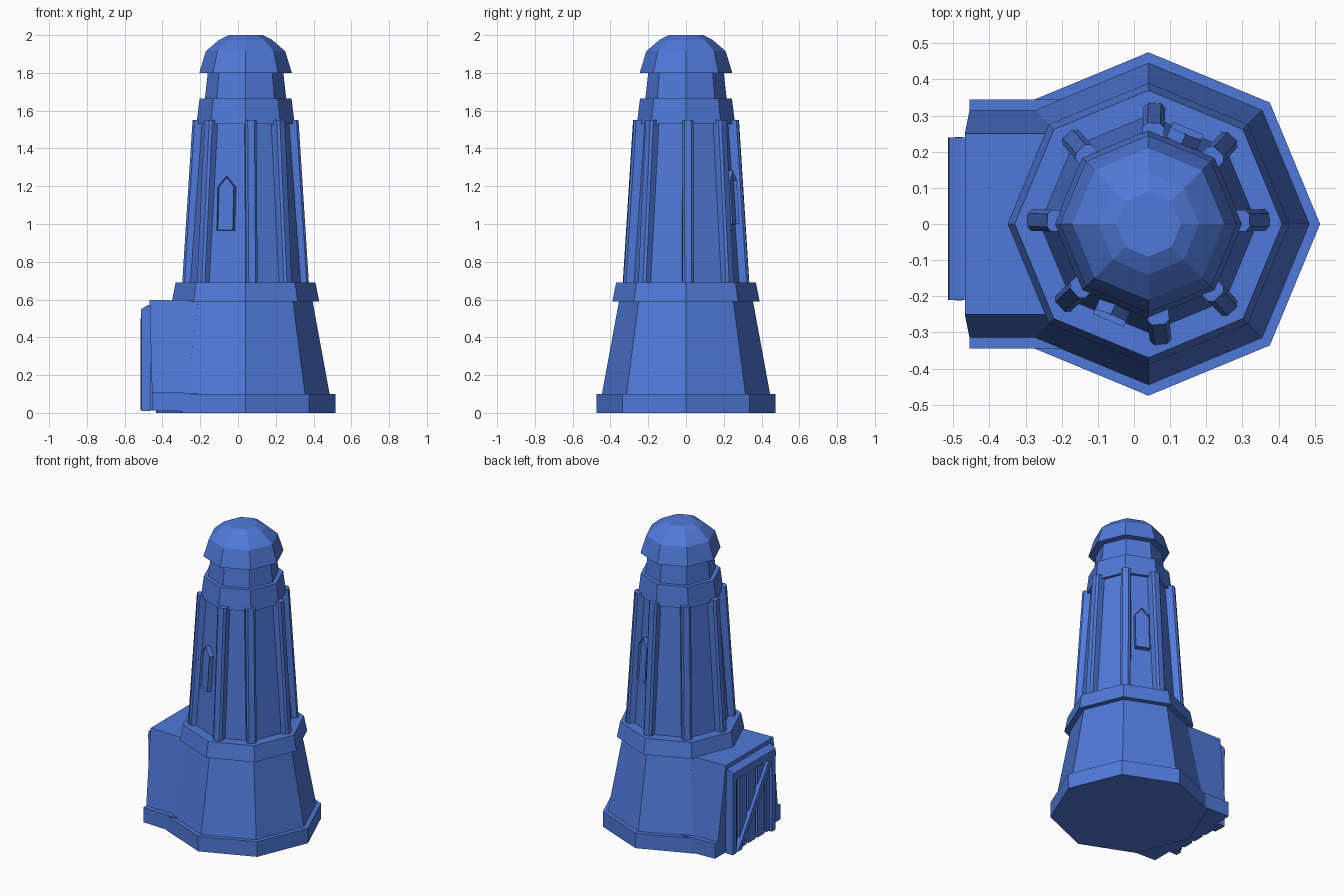
import bpy, bmesh, math
from mathutils import Matrix, Vector

cube = bpy.data.objects.get("Cube")
if cube:
    bpy.data.objects.remove(cube, do_unlink=True)

blue = bpy.data.materials.new("tower blue")
blue.use_nodes = True
colour = (0.08, 0.19, 0.69, 1)
blue.diffuse_color = colour
blue.node_tree.nodes["Principled BSDF"].inputs["Base Color"].default_value = colour

CENTRE = Vector((0.04, 0, 0))


def finish(name, bm):
    bmesh.ops.recalc_face_normals(bm, faces=bm.faces)
    mesh = bpy.data.meshes.new(name)
    bm.to_mesh(mesh)
    bm.free()
    mesh.materials.append(blue)
    obj = bpy.data.objects.new(name, mesh)
    bpy.context.collection.objects.link(obj)
    return obj


def loft(name, rings):
    """Capped solid through a stack of matching point rings."""
    bm = bmesh.new()
    loops = [[bm.verts.new(p) for p in ring] for ring in rings]
    n = len(loops[0])
    for low, high in zip(loops, loops[1:]):
        for i in range(n):
            j = (i + 1) % n
            bm.faces.new((low[i], low[j], high[j], high[i]))
    bm.faces.new(loops[0][::-1])
    bm.faces.new(loops[-1])
    return finish(name, bm)


def octagon(radius, z):
    return [CENTRE + Vector((radius * math.cos(i * math.pi / 4),
                             radius * math.sin(i * math.pi / 4), z)) for i in range(8)]


def tier(name, *profile):
    return loft(name, [octagon(r, z) for r, z in profile])


def box(name, x, y, z):
    return loft(name, [[(x[0], y[0], h), (x[1], y[0], h), (x[1], y[1], h), (x[0], y[1], h)]
                       for h in z])


# Octagonal tiers of the tower
tier("plinth", (0.475, 0), (0.475, 0.1))
tier("lower_wall", (0.445, 0.1), (0.355, 0.59))
tier("lower_collar", (0.39, 0.59), (0.37, 0.69))
tier("shaft", (0.3, 0.69), (0.24, 1.53))
tier("upper_collar", (0.26, 1.53), (0.243, 1.665))
tier("neck", (0.215, 1.665), (0.2, 1.8))
tier("dome", (0.245, 1.8), (0.21, 1.915), (0.14, 1.975), (0.09, 2.0))

# Slightly uneven ribs leaning against the corners of the shaft
for i, degrees in enumerate((2, 46, 87, 132, 178, 223, 276, 314)):
    turn = Matrix.Translation(CENTRE) @ Matrix.Rotation(math.radians(degrees), 4, 'Z')
    rings = []
    for outer, z in ((0.335, 0.685), (0.28, 1.55)):
        inner = outer - 0.08
        section = [(inner, -0.03), (outer - 0.012, -0.03), (outer, -0.018),
                   (outer, 0.018), (outer - 0.012, 0.03), (inner, 0.03)]
        rings.append([turn @ Vector((r, t, z)) for r, t in section])
    loft(f"rib_{i + 1}", rings)


# Pointed windows with a raised frame and a sunken pane
def window(name, degrees, base):
    outline = [(-0.046, 0), (0.046, 0), (0.046, 0.23), (0, 0.285), (-0.046, 0.23)]
    bm = bmesh.new()
    face = bm.faces.new([bm.verts.new((0.03, t, h)) for t, h in outline])
    back = [bm.verts.new((-0.02, t, h)) for t, h in outline]
    front = list(face.verts)
    for i in range(5):
        j = (i + 1) % 5
        bm.faces.new((back[i], back[j], front[j], front[i]))
    bm.faces.new(back[::-1])
    bmesh.ops.inset_region(bm, faces=[face], thickness=0.012)
    rim = bmesh.ops.inset_region(bm, faces=[face], thickness=0.0005)
    bmesh.ops.translate(bm, verts=face.verts, vec=(-0.018, 0, 0))
    lean = Matrix.Rotation(-math.atan(0.066), 4, 'Y')
    spin = Matrix.Rotation(math.radians(degrees), 4, 'Z')
    apothem = (0.3 - (base - 0.69) * 0.0714) * math.cos(math.pi / 8)
    place = Matrix.Translation(CENTRE) @ spin @ Matrix.Translation((apothem, 0, base)) @ lean
    bmesh.ops.transform(bm, matrix=place, verts=bm.verts)
    finish(name, bm)


window("front_window", -112.5, 0.965)
window("back_window", 67.5, 0.998)


# Gatehouse joined to the side of the tower
def slab(x, half, z_end, z_in):
    return [(x, -half, z_end), (0.04, -half, z_in), (0.04, half, z_in), (x, half, z_end)]


loft("gatehouse_plinth", [slab(-0.455, 0.345, 0.012, 0), slab(-0.455, 0.345, 0.11, 0.1)])
loft("gatehouse", [slab(-0.455, 0.315, 0.1, 0.1), slab(-0.468, 0.25, 0.598, 0.59)])

# Plank door with frame, lintel and diagonal brace
box("door_panel", (-0.482, -0.44), (-0.2, 0.23), (0.015, 0.5))
for i in range(5):
    y = -0.175 + i * 0.095
    box(f"door_plank_{i + 1}", (-0.495, -0.475), (y - 0.036, y + 0.036), (0.015, 0.5))
for side, y in (("front", -0.19), ("back", 0.22)):
    box(f"door_post_{side}", (-0.512, -0.46), (y - 0.02, y + 0.02), (0.01, 0.5))
loft("door_lintel", [[(x, -0.21, z), (x, 0.24, z), (-0.44, 0.24, z), (-0.44, -0.21, z)]
                     for x, z in ((-0.515, 0.5), (-0.512, 0.55), (-0.48, 0.57))])
loft("door_brace", [[(-0.515, y - 0.022, z), (-0.515, y + 0.022, z),
                     (-0.48, y + 0.022, z), (-0.48, y - 0.022, z)]
                    for y, z in ((0.17, 0.015), (-0.16, 0.5))])
